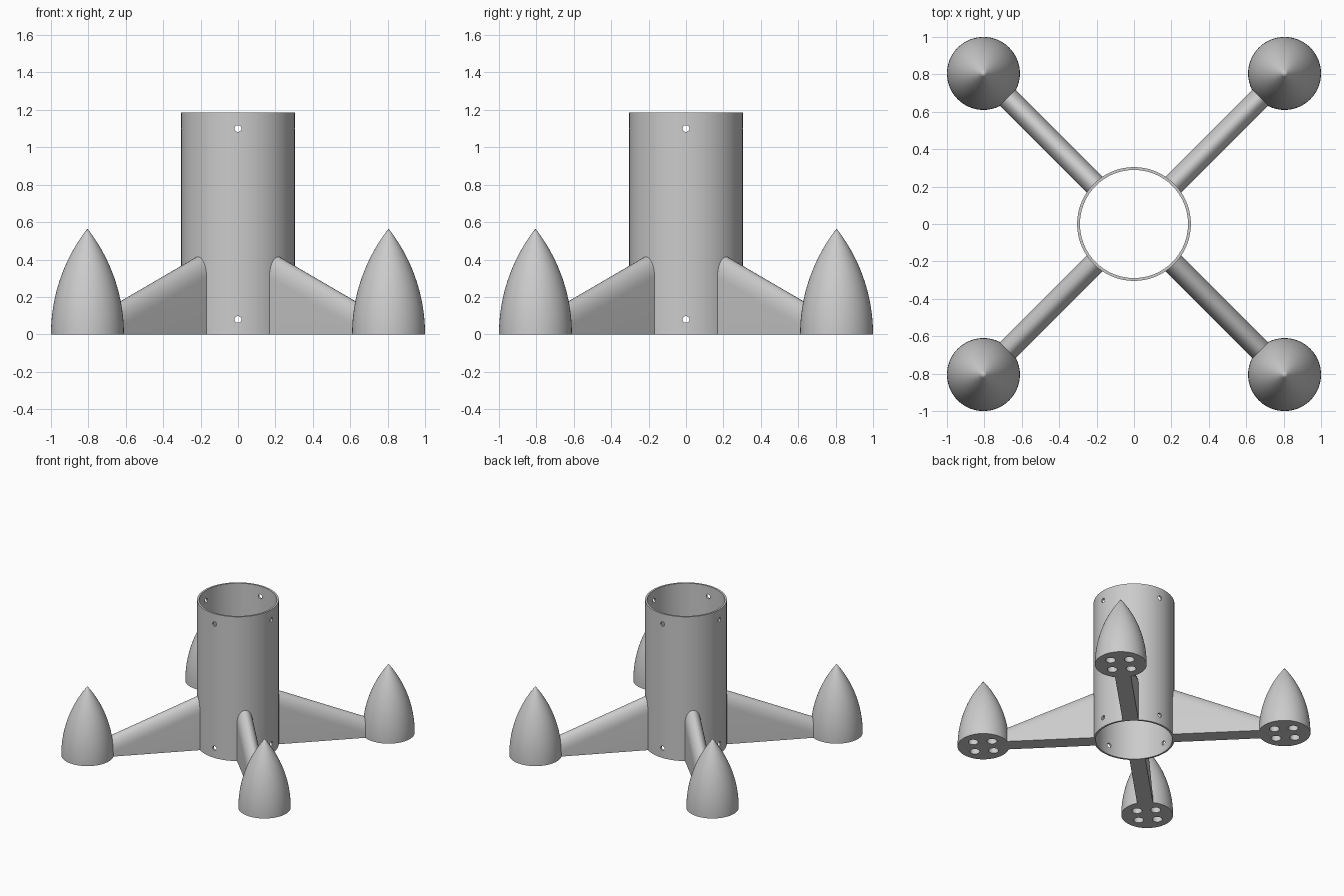
import bpy, bmesh, math
from mathutils import Matrix, Vector

cube = bpy.data.objects.get("Cube")
if cube:
    bpy.data.objects.remove(cube, do_unlink=True)

grey = bpy.data.materials.new("light grey")
grey.use_nodes = True
colour = (0.6, 0.6, 0.6, 1)
grey.diffuse_color = colour
grey.node_tree.nodes["Principled BSDF"].inputs["Base Color"].default_value = colour


def finish(bm, name):
    bmesh.ops.remove_doubles(bm, verts=bm.verts, dist=1e-5)
    bmesh.ops.recalc_face_normals(bm, faces=bm.faces)
    mesh = bpy.data.meshes.new(name)
    bm.to_mesh(mesh)
    bm.free()
    mesh.materials.append(grey)
    ob = bpy.data.objects.new(name, mesh)
    bpy.context.collection.objects.link(ob)
    return ob


def select(ob):
    bpy.ops.object.select_all(action='DESELECT')
    ob.select_set(True)
    bpy.context.view_layer.objects.active = ob


def lathe(name, profile, steps, closed=False):
    bm = bmesh.new()
    verts = [bm.verts.new((r, 0, z)) for r, z in profile]
    edges = [bm.edges.new(pair) for pair in zip(verts, verts[1:])]
    if closed:
        edges.append(bm.edges.new((verts[-1], verts[0])))
    bmesh.ops.spin(bm, geom=verts + edges, cent=(0, 0, 0), axis=(0, 0, 1),
                   angle=math.tau, steps=steps, use_merge=True)
    return finish(bm, name)


def drill(ob, radius, depth, placements):
    """Cut round holes of the given depth at each placement matrix."""
    bm = bmesh.new()
    for m in placements:
        bmesh.ops.create_cone(bm, cap_ends=True, segments=24, radius1=radius,
                              radius2=radius, depth=depth, matrix=m)
    cutter = finish(bm, "hole_cutter")
    cutter.hide_render = True
    mod = ob.modifiers.new("holes", 'BOOLEAN')
    mod.operation, mod.solver, mod.object = 'DIFFERENCE', 'EXACT', cutter
    select(ob)
    bpy.ops.object.modifier_apply(modifier=mod.name)
    bpy.data.objects.remove(cutter, do_unlink=True)


def smooth(ob):
    select(ob)
    bpy.ops.object.shade_smooth_by_angle(angle=math.radians(30))


# Open central tube with screw holes near both ends
R, INNER, HEIGHT = 0.304, 0.289, 1.185
tube = lathe("body_tube", [(INNER, 0), (R, 0), (R, HEIGHT), (INNER, HEIGHT)], 96, True)
drill(tube, 0.018, 0.1, [
    Matrix.Rotation(i * math.pi / 2, 4, 'Z') @ Matrix.Translation((R, 0, z))
    @ Matrix.Rotation(math.pi / 2, 4, 'Y')
    for i in range(4) for z in (0.08, 1.10)])
smooth(tube)

# Pod: pointed ogive with four nozzle holes in its base
POD_R, POD_H, OFFSET = 0.195, 0.565, 0.805
rho = (POD_R ** 2 + POD_H ** 2) / (2 * POD_R)
curve = []
for i in range(25):
    z = POD_H * i / 24
    curve.append((max(0, math.sqrt(rho ** 2 - z ** 2) + POD_R - rho), z))
pod = lathe("pod", [(0, 0)] + curve, 72)
drill(pod, 0.038, 0.2, [
    Matrix.Rotation(i * math.pi / 2, 4, 'Z') @ Matrix.Translation((0.1, 0, 0))
    for i in range(4)])
smooth(pod)

# Fin: upright slab with a rounded, sloping top edge
HALF, ROUND = 0.06, 0.11
bm = bmesh.new()
rings = []
for r in (0.296, 0.97):
    ridge = 0.415 - 0.412 * (r - R)
    section = [(-HALF, 0), (HALF, 0)]
    for i in range(17):
        a = math.pi * i / 16
        section.append((HALF * math.cos(a), ridge - ROUND * (1 - math.sin(a))))
    rings.append([bm.verts.new((r, y, z)) for y, z in section])
inner, outer = rings
for i in range(len(inner)):
    j = (i + 1) % len(inner)
    bm.faces.new((inner[i], inner[j], outer[j], outer[i]))
bm.faces.new(inner)
bm.faces.new(outer)
fin = finish(bm, "fin")
smooth(fin)

# Place one fin and pod on each diagonal
names = ["back_left", "back_right", "front_right", "front_left"]
for i, side in enumerate(names):
    turn = math.pi / 4 + i * math.pi / 2
    for part in (fin, pod):
        ob = part.copy()
        ob.data = part.data.copy()
        ob.name = side + "_" + part.name
        bpy.context.collection.objects.link(ob)
        if part is fin:
            ob.rotation_euler.z = turn
        else:
            d = OFFSET * math.sqrt(2)
            ob.location = Vector((d * math.cos(turn), d * math.sin(turn), 0))
for part in (fin, pod):
    bpy.data.objects.remove(part, do_unlink=True)
